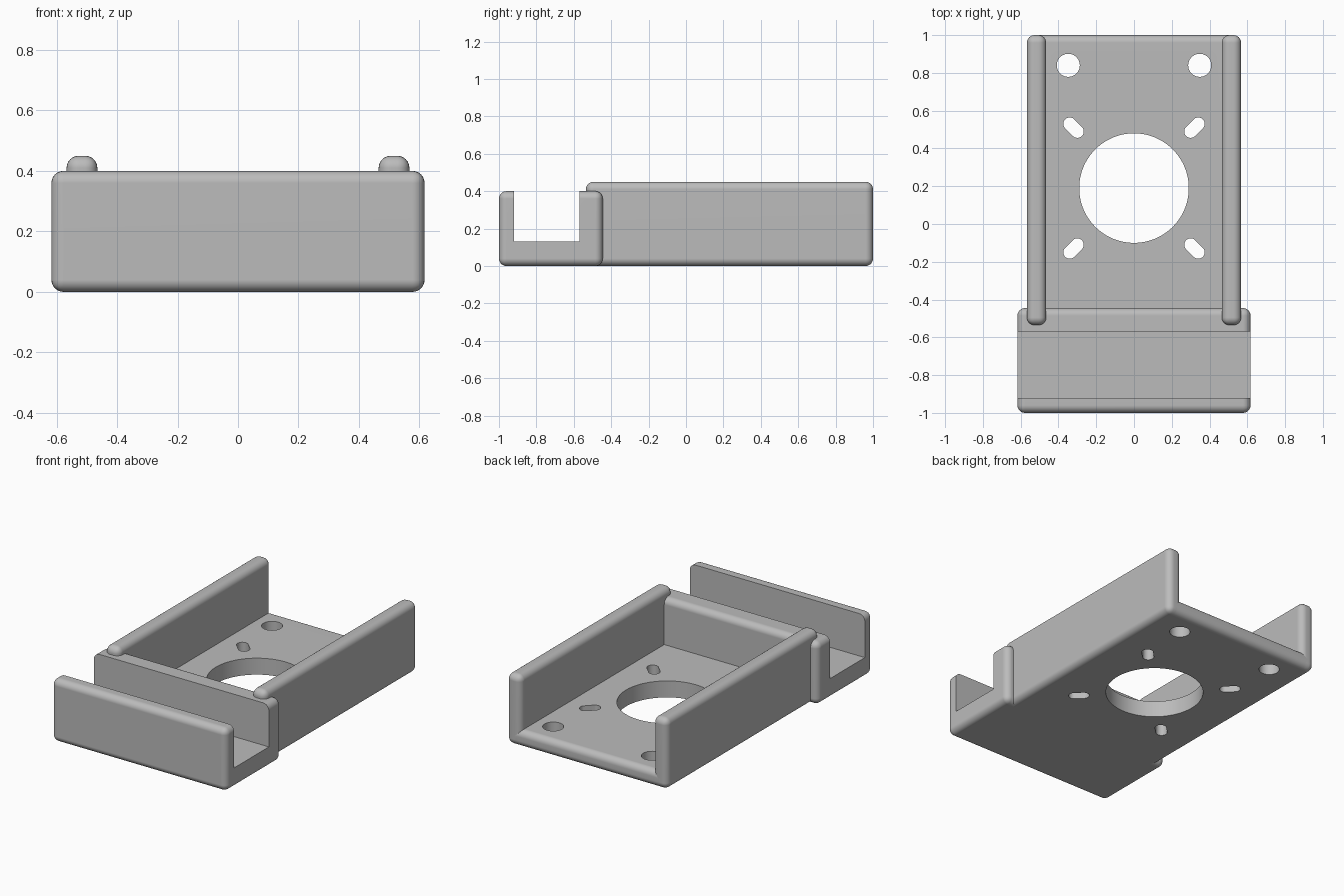
import bpy, bmesh
from math import radians, cos, sin, pi
from mathutils import Vector

cube = bpy.data.objects.get("Cube")
if cube:
    bpy.data.objects.remove(cube, do_unlink=True)

grey = bpy.data.materials.new("plain grey")
grey.use_nodes = True
COLOUR = (0.5, 0.5, 0.5, 1)
grey.diffuse_color = COLOUR
grey.node_tree.nodes["Principled BSDF"].inputs["Base Color"].default_value = COLOUR

RADIUS = 0.04


def make_object(name, bm):
    bmesh.ops.recalc_face_normals(bm, faces=bm.faces)
    mesh = bpy.data.meshes.new(name)
    bm.to_mesh(mesh)
    bm.free()
    mesh.materials.append(grey)
    obj = bpy.data.objects.new(name, mesh)
    bpy.context.collection.objects.link(obj)
    return obj


def box(name, low, high, rounded=lambda edge: True):
    """Box between two corners, with the edges picked by the rule rounded."""
    low, high = Vector(low), Vector(high)
    bm = bmesh.new()
    bmesh.ops.create_cube(bm, size=1)
    for v in bm.verts:
        v.co = (low + high) / 2 + v.co * (high - low)
    edges = [e for e in bm.edges if rounded(e)]
    if edges:
        bmesh.ops.bevel(bm, geom=edges, offset=RADIUS, segments=6,
                        profile=0.5, affect='EDGES')
    return make_object(name, bm)


def hole_cutter(x, y, radius, stretch=(0, 0), steps=64):
    """Upright prism: a circle, or a rounded slot when stretched."""
    bm = bmesh.new()
    centre, shift = Vector((x, y, -0.1)), Vector((*stretch, 0))
    along = shift.normalized()
    ring = []
    for i in range(steps):
        a = 2 * pi * (i + 0.5) / steps
        d = Vector((cos(a), sin(a), 0))
        side = 1 if d.dot(along) > 0 else -1
        ring.append(bm.verts.new(centre + d * radius + shift * side))
    face = bm.faces.new(ring)
    top = bmesh.ops.extrude_face_region(bm, geom=[face])["geom"]
    bmesh.ops.translate(bm, vec=(0, 0, 0.4),
                        verts=[g for g in top if isinstance(g, bmesh.types.BMVert)])
    return make_object("hole_cutter", bm)


def activate(obj):
    bpy.ops.object.select_all(action='DESELECT')
    obj.select_set(True)
    bpy.context.view_layer.objects.active = obj


def cut(obj, cutter):
    cutter.hide_render = True
    mod = obj.modifiers.new("cut", 'BOOLEAN')
    mod.operation, mod.solver, mod.object = 'DIFFERENCE', 'EXACT', cutter
    activate(obj)
    bpy.ops.object.modifier_apply(modifier=mod.name)
    bpy.data.objects.remove(cutter, do_unlink=True)


def smooth(obj):
    activate(obj)
    bpy.ops.object.shade_smooth_by_angle(angle=radians(32))
    obj.modifiers.new("even shading", 'WEIGHTED_NORMAL').keep_sharp = True


# Floor plate, its sides hidden inside the rails, only the back edges rounded
floor_plate = box("floor_plate", (-0.516, -0.5, 0), (0.516, 1, 0.105),
                  lambda e: all(v.co.y > 0.9 for v in e.verts)
                  and abs(e.verts[0].co.x - e.verts[1].co.x) > 0.1)

# Central opening, corner holes and diagonal slots
CENTRE_Y = 0.19
cut(floor_plate, hole_cutter(0, CENTRE_Y, 0.29, steps=96))
for sx in (-1, 1):
    cut(floor_plate, hole_cutter(sx * 0.348, 0.84, 0.061, steps=48))
    for sy in (-1, 1):
        cut(floor_plate, hole_cutter(sx * 0.32, CENTRE_Y + sy * 0.32, 0.034,
                                     (sx * 0.02, sy * 0.02), 32))
smooth(floor_plate)

# Side rails
for name, sx in (("left_rail", 1), ("right_rail", -1)):
    xs = sorted((sx * 0.465, sx * 0.567))
    smooth(box(name, (xs[0], -0.535, 0), (xs[1], 1, 0.45)))

# Front block with a channel across its width
front_block = box("front_block", (-0.617, -1, 0), (0.617, -0.445, 0.4))
cut(front_block, box("channel_cutter", (-1, -0.92, 0.13), (1, -0.57, 0.6),
                     lambda e: False))
smooth(front_block)
